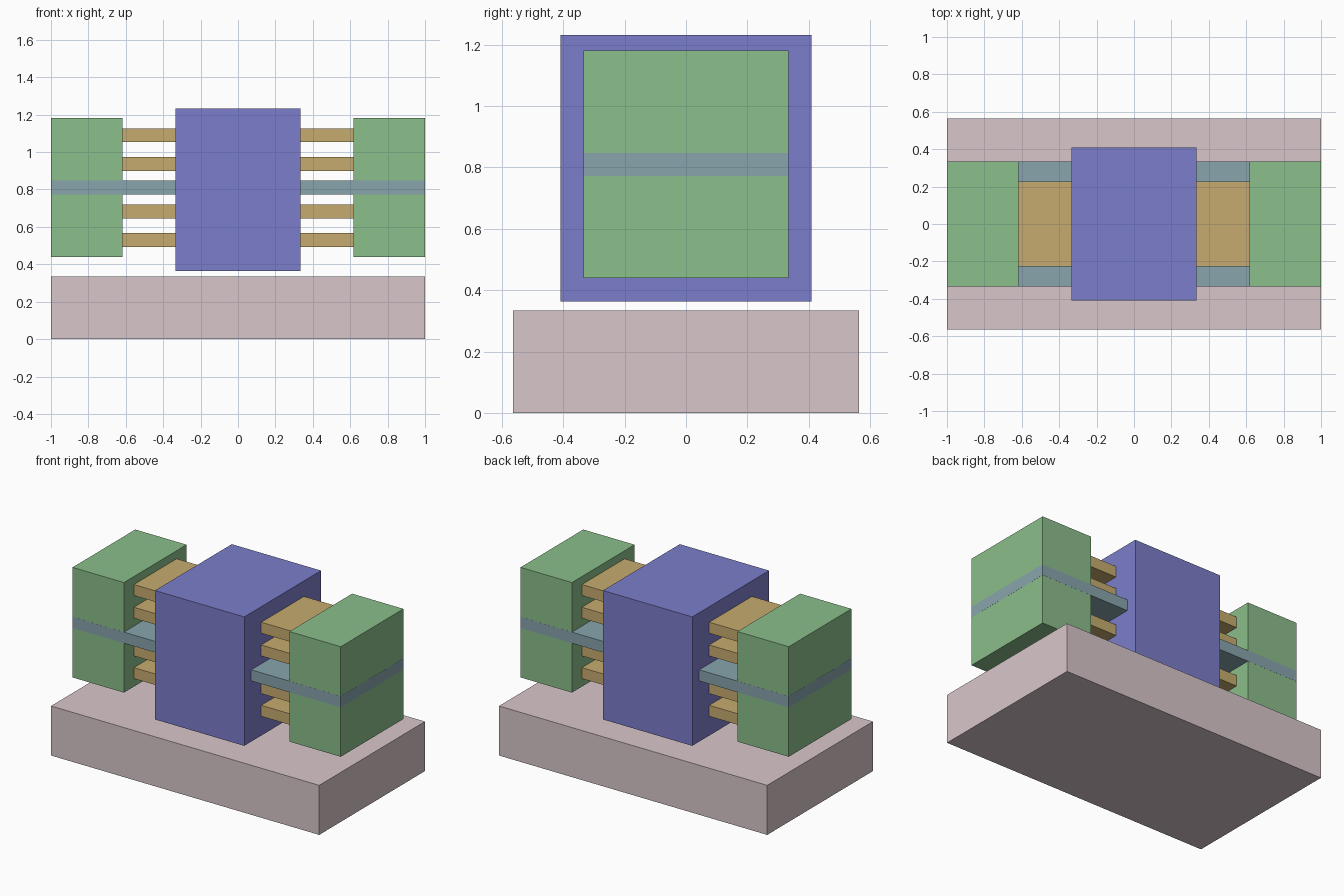
import bpy
import bmesh
from mathutils import Vector

if "Cube" in bpy.data.objects:
    bpy.data.objects.remove(bpy.data.objects["Cube"])


def material(name, rgb):
    # picture colours (0-255) converted to linear values
    m = bpy.data.materials.new(name)
    m.diffuse_color = [(c / 255) ** 2.2 for c in rgb] + [1.0]
    m.use_nodes = True
    m.node_tree.nodes["Principled BSDF"].inputs["Base Color"].default_value = m.diffuse_color
    return m


def box(name, x, y, z, mat):
    # each axis is a (min, max) pair
    lo, hi = Vector((x[0], y[0], z[0])), Vector((x[1], y[1], z[1]))
    bm = bmesh.new()
    bmesh.ops.create_cube(bm, size=1.0)
    bmesh.ops.scale(bm, vec=hi - lo, verts=bm.verts)
    mesh = bpy.data.meshes.new(name)
    bm.to_mesh(mesh)
    bm.free()
    mesh.materials.append(mat)
    obj = bpy.data.objects.new(name, mesh)
    obj.location = (lo + hi) / 2
    bpy.context.collection.objects.link(obj)
    return obj


pink = material("substrate_pink", (215, 197, 201))
blue = material("gate_blue", (123, 125, 202))
green = material("terminal_green", (138, 189, 138))
gold = material("sheet_gold", (197, 170, 110))
teal = material("divider_teal", (135, 163, 172))

# Base slab, with the gate block floating just above it
box("substrate", (-1, 1), (-0.563, 0.563), (0, 0.334), pink)
box("gate", (-0.333, 0.333), (-0.409, 0.409), (0.363, 1.232), blue)

# End terminals
for side, name in ((-1, "source_block"), (1, "drain_block")):
    x = sorted((side * 0.617, side * 1.0))
    box(name, x, (-0.334, 0.334), (0.439, 1.181), green)

# Full-length divider, a hair proud of the terminals so its band shows
box("divider_sheet", (-1.0005, 1.0005), (-0.3345, 0.3345), (0.772, 0.847), teal)

# Channel sheets, mirrored above and below the divider
for i, offset in enumerate((-0.28, -0.127, 0.127, 0.28)):
    zc = 0.81 + offset
    box(f"channel_sheet_{i + 1}", (-0.63, 0.63), (-0.228, 0.228),
        (zc - 0.037, zc + 0.037), gold)
